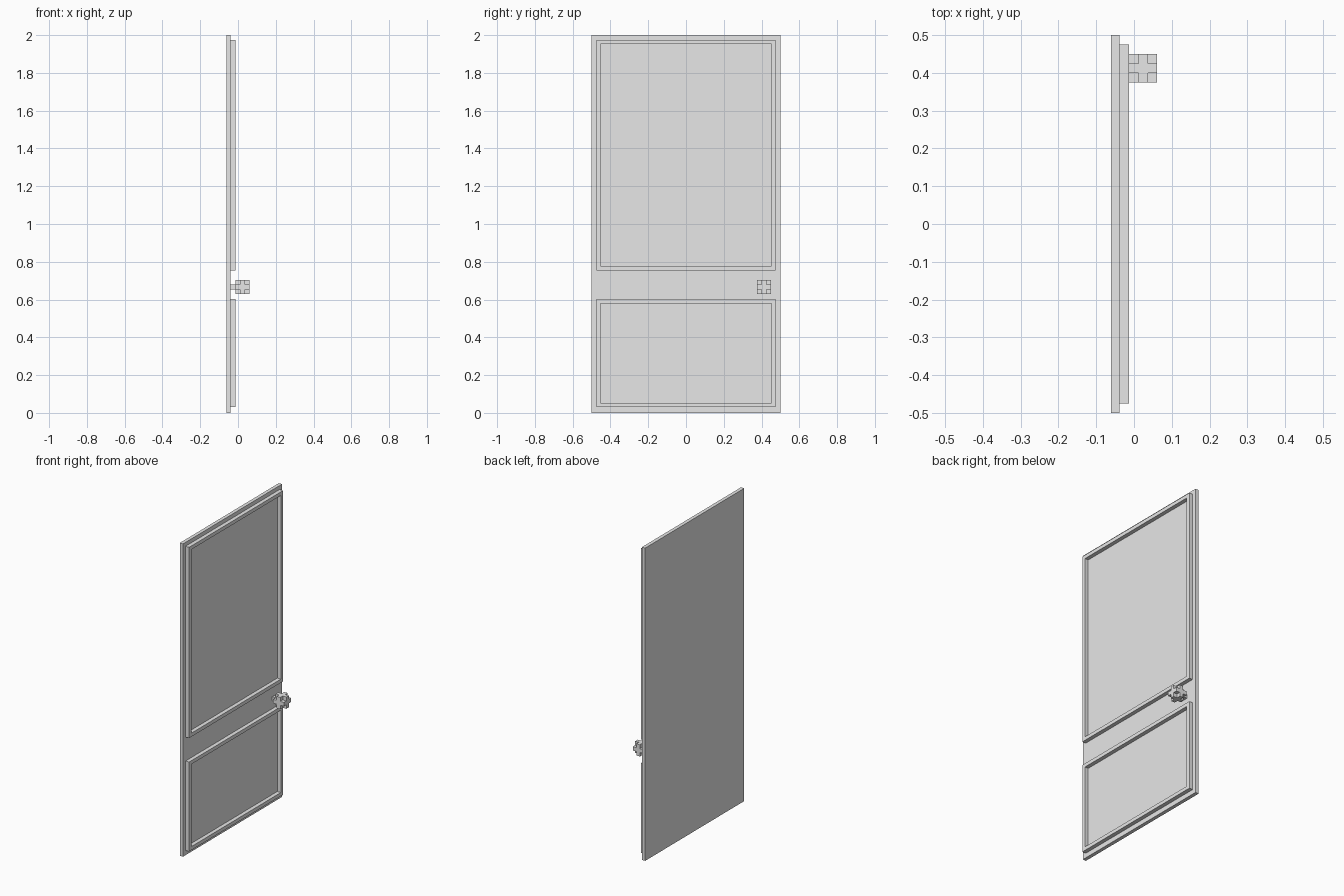
import bpy
import bmesh
from mathutils import Vector

default = bpy.data.objects.get("Cube")
if default:
    bpy.data.objects.remove(default, do_unlink=True)

# Single light grey for every part
grey = bpy.data.materials.new("light_grey")
grey.use_nodes = True
grey.diffuse_color = (0.8, 0.8, 0.8, 1)
grey.node_tree.nodes["Principled BSDF"].inputs["Base Color"].default_value = (0.8, 0.8, 0.8, 1)

BACK, FACE, TRIM = -0.0615, -0.0385, -0.0135   # depth layers along x
CELL = 0.025                                   # knob grid unit


def finish(name, bm):
    bmesh.ops.recalc_face_normals(bm, faces=bm.faces)
    mesh = bpy.data.meshes.new(name)
    bm.to_mesh(mesh)
    bm.free()
    mesh.materials.append(grey)
    obj = bpy.data.objects.new(name, mesh)
    bpy.context.collection.objects.link(obj)
    return obj


def box(name, low, high):
    low, high = Vector(low), Vector(high)
    bm = bmesh.new()
    bmesh.ops.create_cube(bm, size=1)
    bmesh.ops.scale(bm, vec=high - low, verts=bm.verts)
    bmesh.ops.translate(bm, vec=(low + high) / 2, verts=bm.verts)
    return finish(name, bm)


def frame(name, half_width, bottom, top, width):
    """Rectangular moulding with mitred corners, standing on the door face."""
    def ring(x, inset):
        w, b, t = half_width - inset, bottom + inset, top - inset
        return [bm.verts.new((x, y, z)) for y, z in ((-w, b), (w, b), (w, t), (-w, t))]

    bm = bmesh.new()
    rings = [ring(FACE, 0), ring(TRIM, 0), ring(TRIM, width), ring(FACE, width)]
    for a, b in zip(rings, rings[1:] + rings[:1]):
        for i in range(4):
            j = (i + 1) % 4
            bm.faces.new((a[i], a[j], b[j], b[i]))
    return finish(name, bm)


def notched_cube(name, centre):
    """Three-cell cube with its eight corner cells taken away."""
    bm = bmesh.new()
    steps = (-1, 0, 1)
    solid = {(i, j, k) for i in steps for j in steps for k in steps if 0 in (i, j, k)}
    for cell in solid:
        for axis in range(3):
            for side in (-1, 1):
                normal = Vector((0, 0, 0))
                normal[axis] = side
                if tuple(int(c) for c in Vector(cell) + normal) in solid:
                    continue
                u, v = Vector((0, 0, 0)), Vector((0, 0, 0))
                u[(axis + 1) % 3] = 1
                v[(axis + 2) % 3] = side
                mid = Vector(cell) + normal / 2
                corners = (-u - v, u - v, u + v, -u + v)
                bm.faces.new([bm.verts.new(centre + (mid + c / 2) * CELL) for c in corners])
    bmesh.ops.remove_doubles(bm, verts=bm.verts, dist=CELL / 100)
    bmesh.ops.dissolve_limit(bm, angle_limit=0.01, verts=bm.verts, edges=bm.edges)
    return finish(name, bm)


# Door slab and its two raised mouldings
box("door_panel", (BACK, -0.5, 0), (FACE, 0.5, 2))
frame("upper_moulding", 0.475, 0.755, 1.975, 0.023)
frame("lower_moulding", 0.475, 0.03, 0.602, 0.023)

# Knob on a short stem
knob_y, knob_z = 0.4125, 0.666
h = CELL / 2
box("knob_stem", (FACE, knob_y - h, knob_z - h), (TRIM, knob_y + h, knob_z + h))
notched_cube("door_knob", Vector((TRIM + 3 * h, knob_y, knob_z)))
